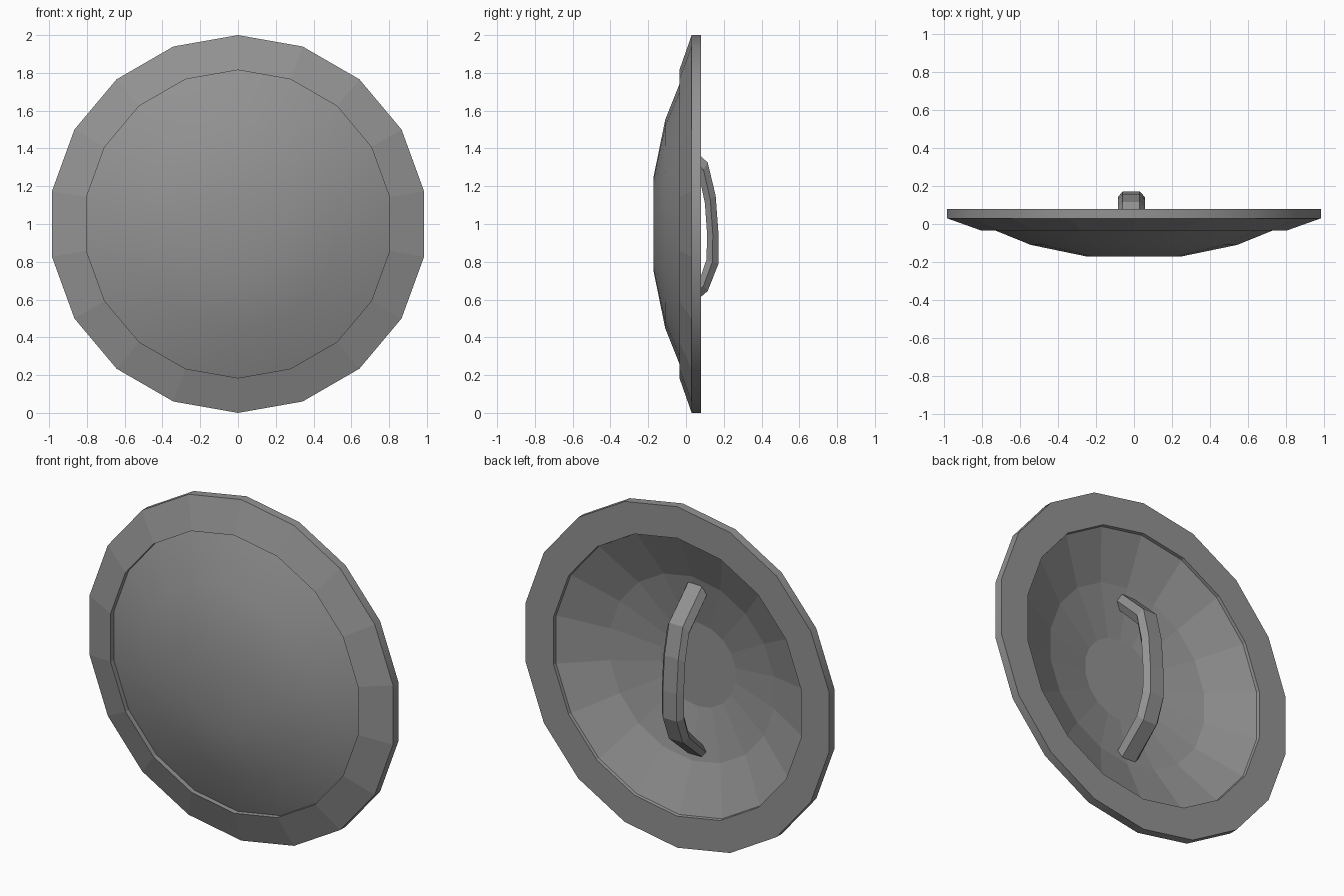
import bpy, bmesh, math

if "Cube" in bpy.data.objects:
    bpy.data.objects.remove(bpy.data.objects["Cube"])

SIDES = 18

# Dark grey metal shared by both parts
metal = bpy.data.materials.new("dark_grey")
metal.diffuse_color = (0.29, 0.29, 0.29, 1)
metal.use_nodes = True
metal.node_tree.nodes["Principled BSDF"].inputs["Base Color"].default_value = metal.diffuse_color


def finish(bm, name):
    bmesh.ops.recalc_face_normals(bm, faces=bm.faces[:])
    mesh = bpy.data.meshes.new(name)
    bm.to_mesh(mesh)
    bm.free()
    mesh.materials.append(metal)
    obj = bpy.data.objects.new(name, mesh)
    bpy.context.collection.objects.link(obj)
    return obj


# Shield body: (radius, y) profile revolved about the y axis at z = 1
profile = [(0.248, -0.172), (0.552, -0.11), (0.815, -0.005),  # front dome
           (0.815, -0.035), (1.0, 0.03), (1.0, 0.08),         # rim
           (0.815, 0.08), (0.812, 0.062),                     # back lip
           (0.54, -0.055), (0.245, -0.115)]                   # hollow back
bm = bmesh.new()
rings = []
for r, y in profile:
    rings.append([bm.verts.new((r * math.sin(2 * math.pi * i / SIDES), y,
                                1 + r * math.cos(2 * math.pi * i / SIDES)))
                  for i in range(SIDES)])
bm.faces.new(rings[0]).smooth = True
for k, (a, b) in enumerate(zip(rings, rings[1:])):
    for i in range(SIDES):
        j = (i + 1) % SIDES
        f = bm.faces.new((a[i], a[j], b[j], b[i]))
        f.smooth = k in (0, 1, 4)     # front dome and outer edge are smooth
bm.faces.new(rings[-1])
finish(bm, "shield_body")

# Grip: six-sided section swept between outer and inner (y, z) paths
outer = [(-0.09, 1.52), (0.115, 1.325), (0.157, 1.15), (0.172, 0.95),
         (0.172, 0.79), (0.115, 0.645), (-0.09, 0.47)]
inner = [(-0.10, 1.42), (0.07, 1.25), (0.10, 1.11), (0.112, 0.94),
         (0.108, 0.81), (0.07, 0.70), (-0.10, 0.53)]
bm = bmesh.new()
rings = []
for (oy, oz), (iy, iz) in zip(outer, inner):
    my, mz = (oy + iy) / 2, (oz + iz) / 2
    section = [(-0.06, oy, oz), (0.03, oy, oz), (0.057, my, mz),
               (0.03, iy, iz), (-0.06, iy, iz), (-0.085, my, mz)]
    rings.append([bm.verts.new(p) for p in section])
for a, b in zip(rings, rings[1:]):
    for i in range(6):
        j = (i + 1) % 6
        bm.faces.new((a[i], a[j], b[j], b[i]))
bm.faces.new(rings[0])
bm.faces.new(rings[-1])
finish(bm, "grip_handle")
